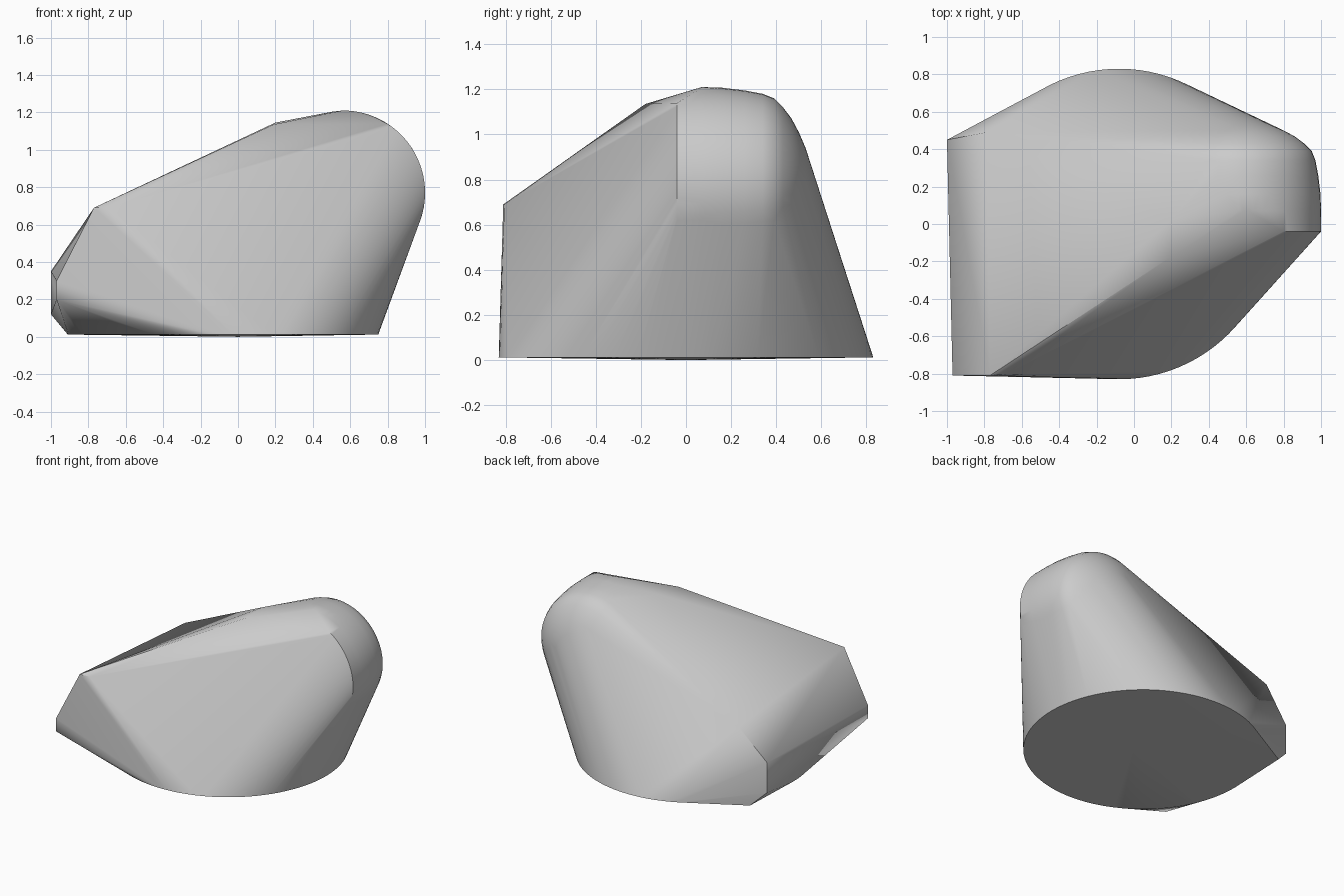
import bpy, bmesh
from math import sin, cos, radians

if "Cube" in bpy.data.objects:
    bpy.data.objects.remove(bpy.data.objects["Cube"], do_unlink=True)


def ring(center, radius, y, start, end, steps):
    """Arc standing upright in the x-z plane."""
    points = []
    for i in range(steps + 1):
        a = radians(start + (end - start) * i / steps)
        points.append((center[0] + radius * cos(a), y, center[1] + radius * sin(a)))
    return points


# Round foot, very slightly domed underneath
points = [(0, 0, 0)]
for i in range(96):
    a = radians(360 * i / 96)
    points.append((-0.08 + 0.83 * cos(a), 0.83 * sin(a), 0.012))

# Rounded nose: sliced front rim, barrel, then a dome closing at the back
nose = (0.56, 0.77)
points += ring(nose, 0.44, -0.04, -20, 57, 24)
points += ring(nose, 0.44, 0.07, -20, 90, 32)
for radius, y in ((0.437, 0.16), (0.425, 0.26), (0.41, 0.34), (0.39, 0.39),
                  (0.35, 0.43), (0.30, 0.468), (0.24, 0.50), (0.17, 0.53)):
    points += ring(nose, radius, y, 0, 360, 48)

# Crest and chiselled tail corners
points += [(0.19, -0.18, 1.135), (0.2, 0.02, 1.145),
           (-0.77, -0.81, 0.69), (-0.69, -0.805, 0.69), (-0.79, 0.49, 0.58),
           (-1, 0.45, 0.35), (-1, 0.45, 0.12), (-0.89, 0.5, 0.012),
           (-0.97, -0.81, 0.3), (-0.97, -0.81, 0.2)]

# Wrap everything in one convex skin
bm = bmesh.new()
for p in points:
    bm.verts.new(p)
hull = bmesh.ops.convex_hull(bm, input=bm.verts[:])
unused = {g for g in hull["geom_interior"] + hull["geom_unused"]
          if isinstance(g, bmesh.types.BMVert)}
bmesh.ops.delete(bm, geom=list(unused), context="VERTS")
bmesh.ops.recalc_face_normals(bm, faces=bm.faces[:])
mesh = bpy.data.meshes.new("convex_body")
bm.to_mesh(mesh)
bm.free()
body = bpy.data.objects.new("convex_body", mesh)
bpy.context.collection.objects.link(body)

# Plain grey finish
grey = bpy.data.materials.new("plain_grey")
grey.use_nodes = True
color = (0.6, 0.6, 0.6, 1)
grey.diffuse_color = color
grey.node_tree.nodes["Principled BSDF"].inputs["Base Color"].default_value = color
mesh.materials.append(grey)

bpy.ops.object.select_all(action="DESELECT")
body.select_set(True)
bpy.context.view_layer.objects.active = body
bpy.ops.object.shade_smooth_by_angle(angle=radians(30))
